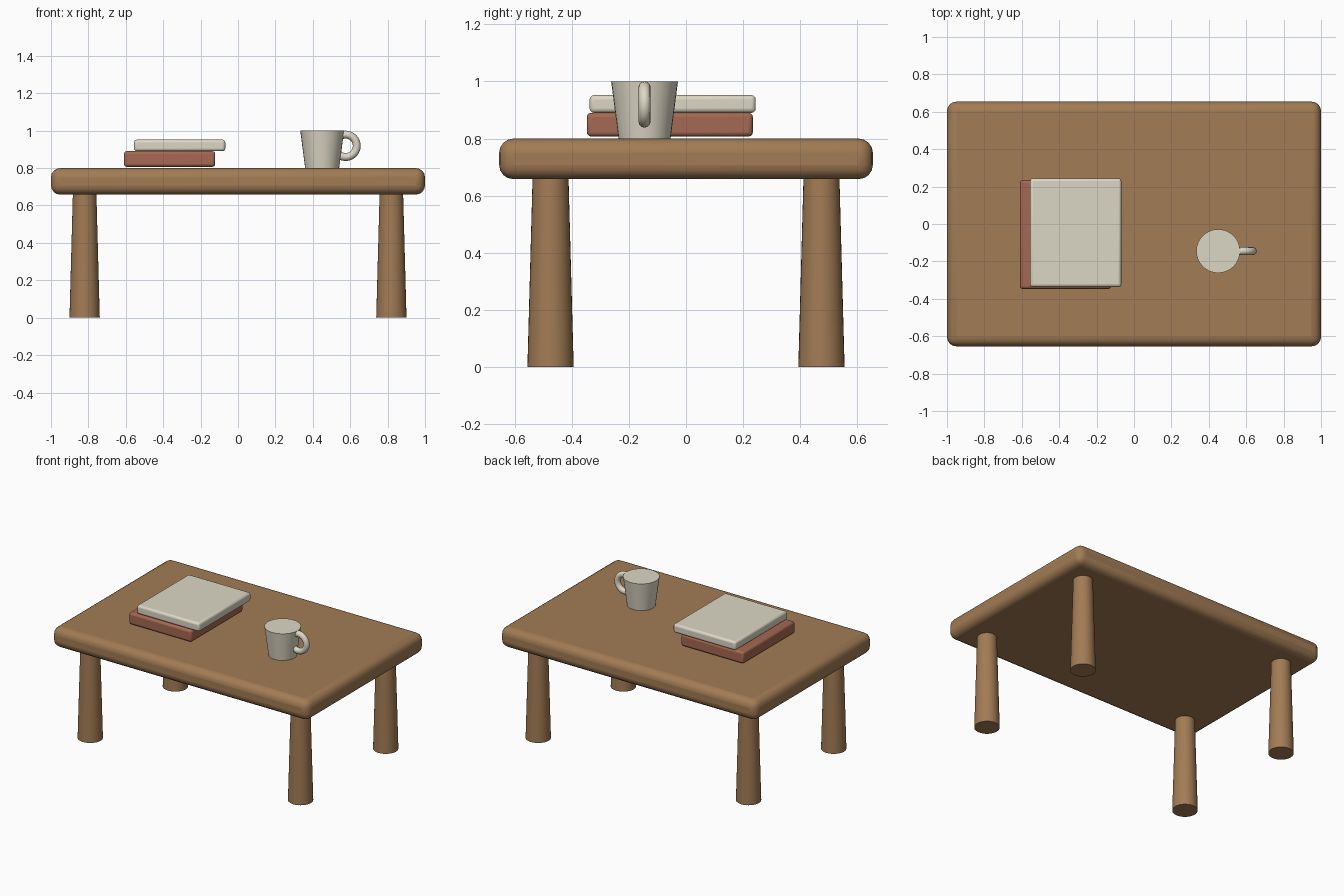
import bpy
from math import radians

if "Cube" in bpy.data.objects:
    bpy.data.objects.remove(bpy.data.objects["Cube"])


def material(name, rgb):
    m = bpy.data.materials.new(name)
    m.diffuse_color = (*rgb, 1)
    m.use_nodes = True
    m.node_tree.nodes["Principled BSDF"].inputs["Base Color"].default_value = m.diffuse_color
    return m


WOOD = material("wood", (0.36, 0.20, 0.09))
RED = material("red_cover", (0.38, 0.14, 0.085))
CREAM = material("cream", (0.72, 0.68, 0.56))


def finish(name, mat):
    ob = bpy.context.object
    ob.name = name
    ob.data.materials.append(mat)
    bpy.ops.object.shade_smooth_by_angle(angle=radians(35))
    return ob


def rounded_box(name, lo, hi, radius, mat, segments=4):
    centre = [(a + b) / 2 for a, b in zip(lo, hi)]
    bpy.ops.mesh.primitive_cube_add(size=1, location=centre)
    ob = bpy.context.object
    ob.scale = [b - a for a, b in zip(lo, hi)]
    bpy.ops.object.transform_apply(location=False, rotation=False, scale=True)
    bevel = ob.modifiers.new("rounded_edges", "BEVEL")
    bevel.width = radius
    bevel.segments = segments
    return finish(name, mat)


def taper(name, x, y, z0, z1, r0, r1, mat):
    bpy.ops.mesh.primitive_cone_add(vertices=32, radius1=r0, radius2=r1,
                                    depth=z1 - z0, location=(x, y, (z0 + z1) / 2))
    return finish(name, mat)


# Table top
rounded_box("table_top", (-1, -0.654, 0.658), (1, 0.654, 0.80), 0.05, WOOD)

# Four tapered legs
for side, x in (("left", -0.82), ("right", 0.82)):
    for end, y in (("front", -0.474), ("back", 0.474)):
        taper(f"{end}_{side}_leg", x, y, 0, 0.66, 0.081, 0.063, WOOD)

# Stacked books
rounded_box("lower_book", (-0.61, -0.347, 0.807), (-0.122, 0.234, 0.89), 0.015, RED, 3)
rounded_box("upper_book", (-0.556, -0.337, 0.89), (-0.068, 0.244, 0.952), 0.015, CREAM, 3)

# Mug body and ring handle
taper("mug_body", 0.45, -0.145, 0.80, 1.0, 0.091, 0.117, CREAM)
bpy.ops.mesh.primitive_torus_add(major_segments=32, minor_segments=12,
                                 major_radius=0.06, minor_radius=0.021,
                                 location=(0.575, -0.145, 0.919),
                                 rotation=(radians(90), 0, 0))
finish("mug_handle", CREAM)
